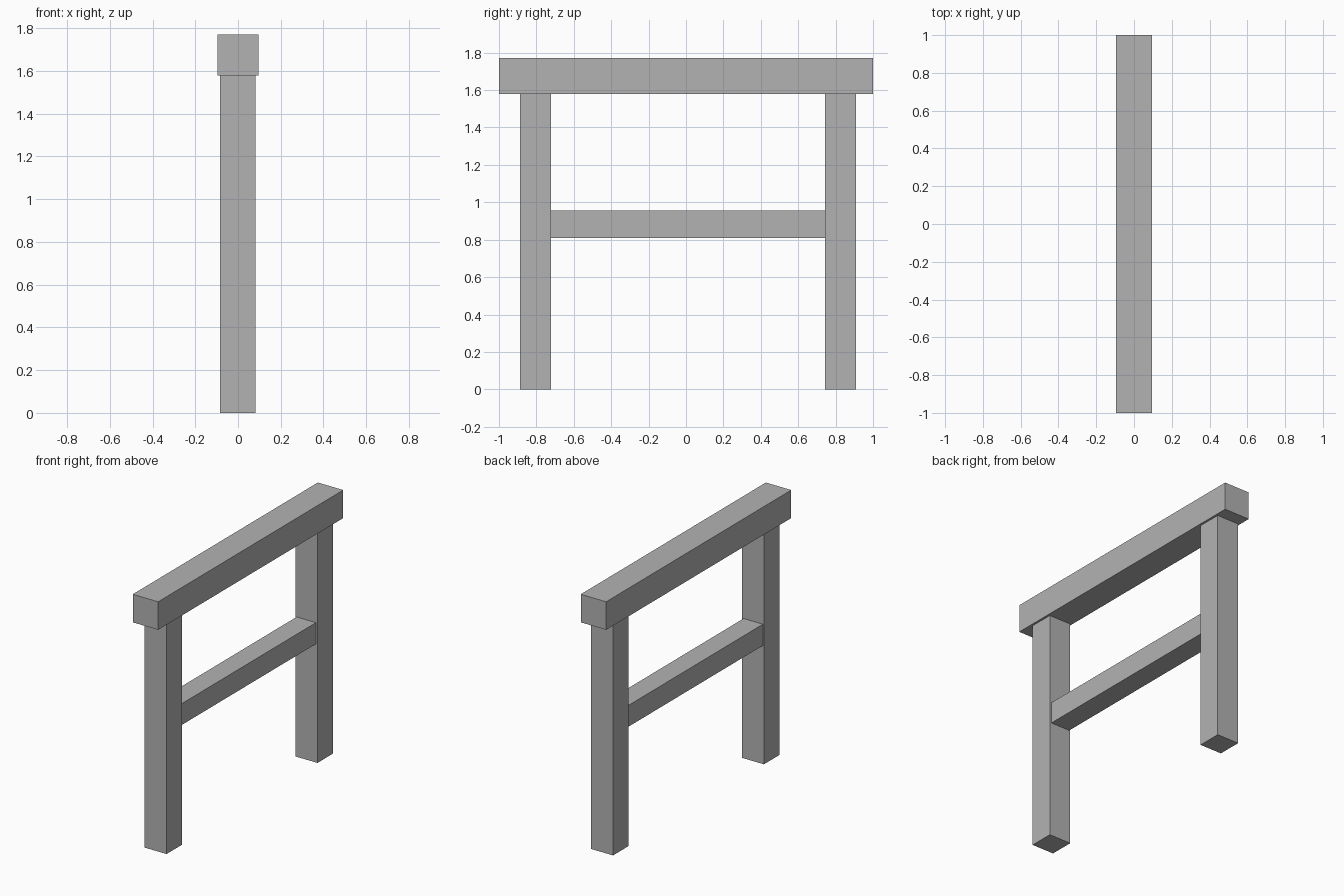
import bpy

# Remove the default object
cube = bpy.data.objects.get("Cube")
if cube:
    bpy.data.objects.remove(cube, do_unlink=True)

# Single flat grey
grey = bpy.data.materials.new("plain_grey")
grey.use_nodes = True
colour = (0.45, 0.45, 0.45, 1)
grey.diffuse_color = colour
grey.node_tree.nodes["Principled BSDF"].inputs["Base Color"].default_value = colour


def bar(name, x, y, z):
    """Square-edged bar spanning the given (low, high) ranges."""
    spans = (x, y, z)
    bpy.ops.mesh.primitive_cube_add(size=1, location=[(a + b) / 2 for a, b in spans])
    obj = bpy.context.object
    obj.name = name
    obj.scale = [b - a for a, b in spans]
    bpy.ops.object.transform_apply(location=False, rotation=False, scale=True)
    obj.data.materials.append(grey)
    return obj


beam_bottom = 1.58
leg_x = (-0.085, 0.081)
front_y = (-0.888, -0.721)
back_y = (0.743, 0.91)

# Top beam overhanging both legs
bar("top_beam", (-0.096, 0.096), (-1, 1), (beam_bottom, 1.772))

# Upright legs
for name, y in (("front_leg", front_y), ("back_leg", back_y)):
    bar(name, leg_x, y, (0, beam_bottom))

# Cross rail between the legs
bar("cross_rail", (-0.077, 0.069), (front_y[1], back_y[0]), (0.81, 0.956))
